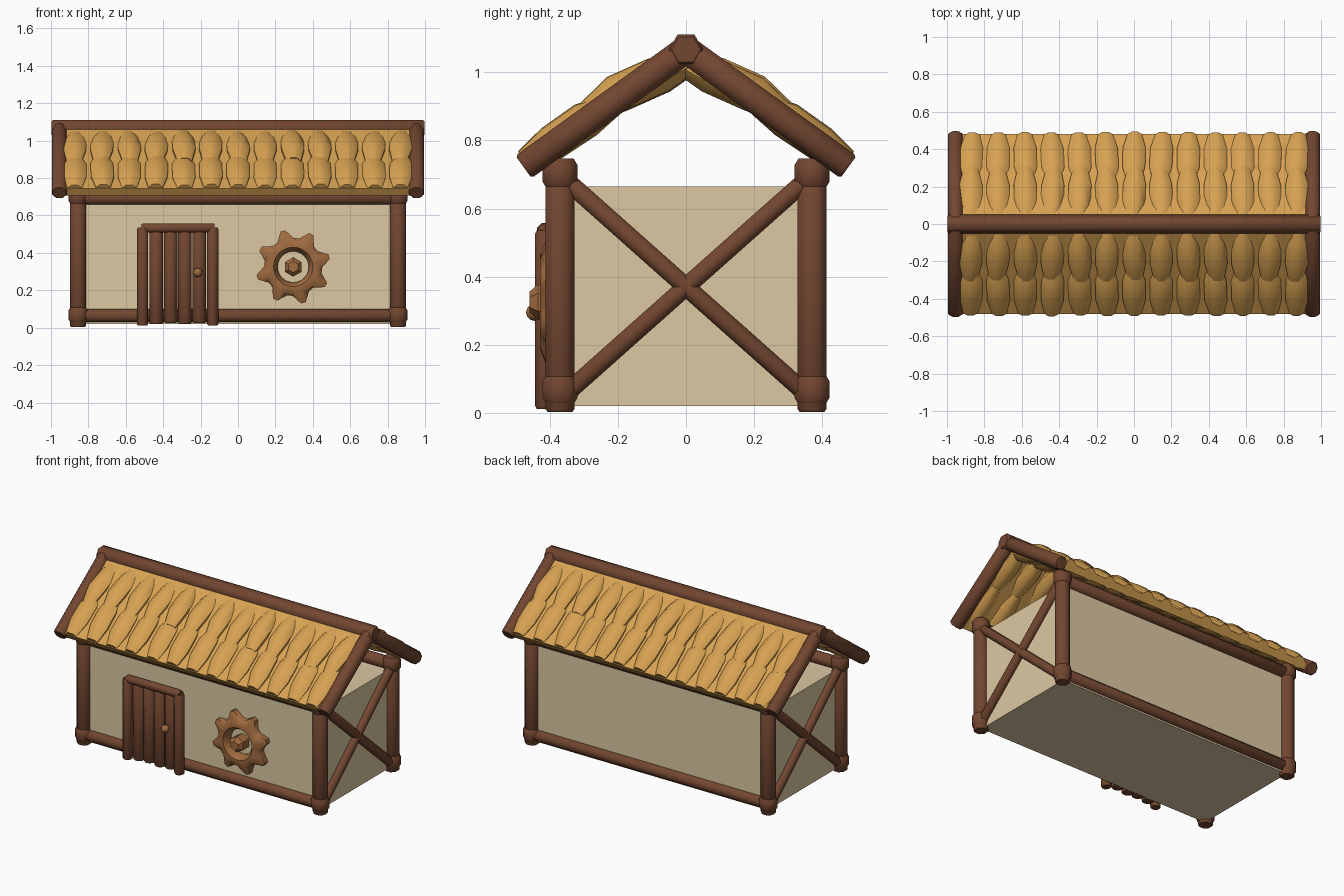
import bpy, bmesh, math, random
from mathutils import Vector

if "Cube" in bpy.data.objects:
    bpy.data.objects.remove(bpy.data.objects["Cube"])

random.seed(4)

def mat(name, col):
    m = bpy.data.materials.new(name)
    m.diffuse_color = (*col, 1)
    m.use_nodes = True
    m.node_tree.nodes["Principled BSDF"].inputs["Base Color"].default_value = m.diffuse_color
    return m

WOOD = mat("brown wood", (0.17, 0.062, 0.03))
TILE = mat("golden tile", (0.68, 0.36, 0.085))
WALL = mat("cream wall", (0.72, 0.58, 0.36))
GEAR = mat("orange wood", (0.35, 0.145, 0.05))

def finish(name, bm, m, angle=45):
    bmesh.ops.recalc_face_normals(bm, faces=bm.faces)
    me = bpy.data.meshes.new(name)
    bm.to_mesh(me)
    bm.free()
    ob = bpy.data.objects.new(name, me)
    bpy.context.collection.objects.link(ob)
    me.materials.append(m)
    bpy.ops.object.select_all(action='DESELECT')
    ob.select_set(True)
    bpy.context.view_layer.objects.active = ob
    bpy.ops.object.shade_smooth_by_angle(angle=math.radians(angle))
    return ob

def loft(bm, rings, closed=False):
    """Skin a list of point rings, capping the ends unless closed."""
    vs = [[bm.verts.new(p) for p in r] for r in rings]
    n, k = len(vs[0]), len(vs)
    for i in range(k if closed else k - 1):
        a, b = vs[i], vs[(i + 1) % k]
        for j in range(n):
            bm.faces.new((a[j], a[(j + 1) % n], b[(j + 1) % n], b[j]))
    if not closed:
        bm.faces.new(vs[0])
        bm.faces.new(vs[-1])

def rod(name, a, b, r, sides=8, m=WOOD, turn=0.5):
    """Log with slightly bevelled ends between two points."""
    a, b = Vector(a), Vector(b)
    d = (b - a).normalized()
    u = Vector((0, 1, 0)) if abs(d.y) < 0.5 else Vector((1, 0, 0))
    u = (u - d * u.dot(d)).normalized()
    v = d.cross(u)
    bev = 0.008
    rings = []
    for p, s in ((a, r * .85), (a + d * bev, r), (b - d * bev, r), (b, r * .85)):
        rings.append([p + s * (u * math.cos(t) + v * math.sin(t))
                      for t in (2 * math.pi * (i + turn) / sides for i in range(sides))])
    bm = bmesh.new()
    loft(bm, rings)
    return finish(name, bm, m, 50)

def box(name, lo, hi, m):
    bm = bmesh.new()
    bmesh.ops.create_cube(bm, size=1)
    for v in bm.verts:
        v.co = [(lo[i] + hi[i]) / 2 + v.co[i] * (hi[i] - lo[i]) for i in range(3)]
    return finish(name, bm, m, 30)

# walls
w = box("walls", (-.85, -.37, .02), (.85, .37, .665), WALL)
for p in w.data.polygons:
    p.use_smooth = True
bpy.ops.object.shade_smooth()

# corner posts with collars, long beams, end cross braces
for sx in (-1, 1):
    for sy in (-1, 1):
        x, y = .855 * sx, .37 * sy
        rod("corner_post", (x, y, .003), (x, y, .74), .046)
        for z in (.07, .705):
            bm = bmesh.new()
            loft(bm, [[(x + r * math.cos(t), y + r * math.sin(t), z + h)
                       for t in (math.pi * (i + .5) / 4 for i in range(8))]
                      for h, r in ((-.045, .043), (-.025, .056), (.022, .056), (.042, .043))])
            finish("post_collar", bm, WOOD, 50)
        rod("end_brace", (.86 * sx, -.36 * sy, .05), (.86 * sx, .36 * sy, .69), .029)
for sy in (-1, 1):
    rod("bottom_beam", (-.85, .37 * sy, .065), (.85, .37 * sy, .065), .037)
    rod("top_beam", (-.85, .37 * sy, .695), (.85, .37 * sy, .695), .04)

# ridge beam and sloping rafters
RZ = 1.067
rod("ridge_beam", (-.997, 0, RZ), (.997, 0, RZ), .05, 6, turn=0)
for sx in (-1, 1):
    for sy in (-1, 1):
        rod("rafter", (.955 * sx, 0, RZ), (.955 * sx, .477 * sy, .722), .044)

# roof: s runs down the slope, h is the height off the slope
C, S = math.cos(math.atan(.723)), math.sin(math.atan(.723))
def slope(x, s, h, sy):
    return Vector((x, sy * (s * C + h * S), RZ - s * S + h * C))

# tile sections: distance, offset, half width, half thickness
UPPER = ((.015, -.032, .042, .042), (.11, -.014, .066, .06),
         (.235, .012, .066, .06), (.345, .018, .042, .036))
LOWER = ((.27, -.005, .04, .035), (.36, .005, .066, .056),
         (.48, .008, .066, .054), (.575, .008, .042, .038))
for sy in (-1, 1):
    bm = bmesh.new()
    loft(bm, [[slope(x, s, h, sy) for s, h in ((0, -.025), (.58, -.025), (.58, .02), (0, .02))]
              for x in (-.94, .94)])
    finish("roof_sheet", bm, TILE, 30)
    bm = bmesh.new()
    for i in range(13):
        for prof in (UPPER, LOWER):
            x0 = (i - 6) * .1453
            lean, lift = random.uniform(-.008, .008), random.uniform(-.004, .004)
            loft(bm, [[slope(x0 + lean * (k - 1.5) / 1.5 + wd * math.cos(t), s,
                             off + lift + th * math.sin(t), sy)
                       for t in (math.pi * (j + .5) / 4 for j in range(8))]
                      for k, (s, off, wd, th) in enumerate(prof)])
    finish("roof_tiles", bm, TILE, 45)

# door: frame posts, lintel, planks, knob
for x in (-.51, -.135):
    rod("door_frame_post", (x, -.413, .012), (x, -.413, .535), .032)
rod("door_lintel", (-.515, -.413, .533), (-.125, -.413, .533), .027)
for i in range(4):
    x = -.437 + i * .0765
    rod("door_plank", (x, -.395, .02 + .006 * (i % 2)), (x, -.395, .515), .039)
bm = bmesh.new()
bmesh.ops.create_icosphere(bm, subdivisions=2, radius=.025)
bmesh.ops.translate(bm, verts=bm.verts, vec=(-.215, -.445, .295))
finish("door_knob", bm, GEAR, 60)

# cog ornament: rounded ring with eight teeth, plus a hexagonal hub
GX, GZ = .295, .325
rings = []
for i in range(32):
    a = math.radians(16 + (i - 1.5) * 11.25 + (2 if i % 4 == 1 else -2 if i % 4 == 2 else 0))
    ro = .2 if i % 4 in (1, 2) else .155
    sec = ((.083, -.365), (.083, -.395), (.105, -.428), (.14, -.428), (ro, -.405), (ro, -.365))
    rings.append([(GX + r * math.cos(a), y, GZ + r * math.sin(a)) for r, y in sec])
bm = bmesh.new()
loft(bm, rings, closed=True)
finish("cog_ring", bm, GEAR, 50)
bm = bmesh.new()
loft(bm, [[(GX + r * math.cos(t), y, GZ + r * math.sin(t))
           for t in (math.pi * (i + .5) / 3 for i in range(6))]
          for y, r in ((-.36, .05), (-.435, .052), (-.46, .03))])
finish("cog_hub", bm, GEAR, 30)
